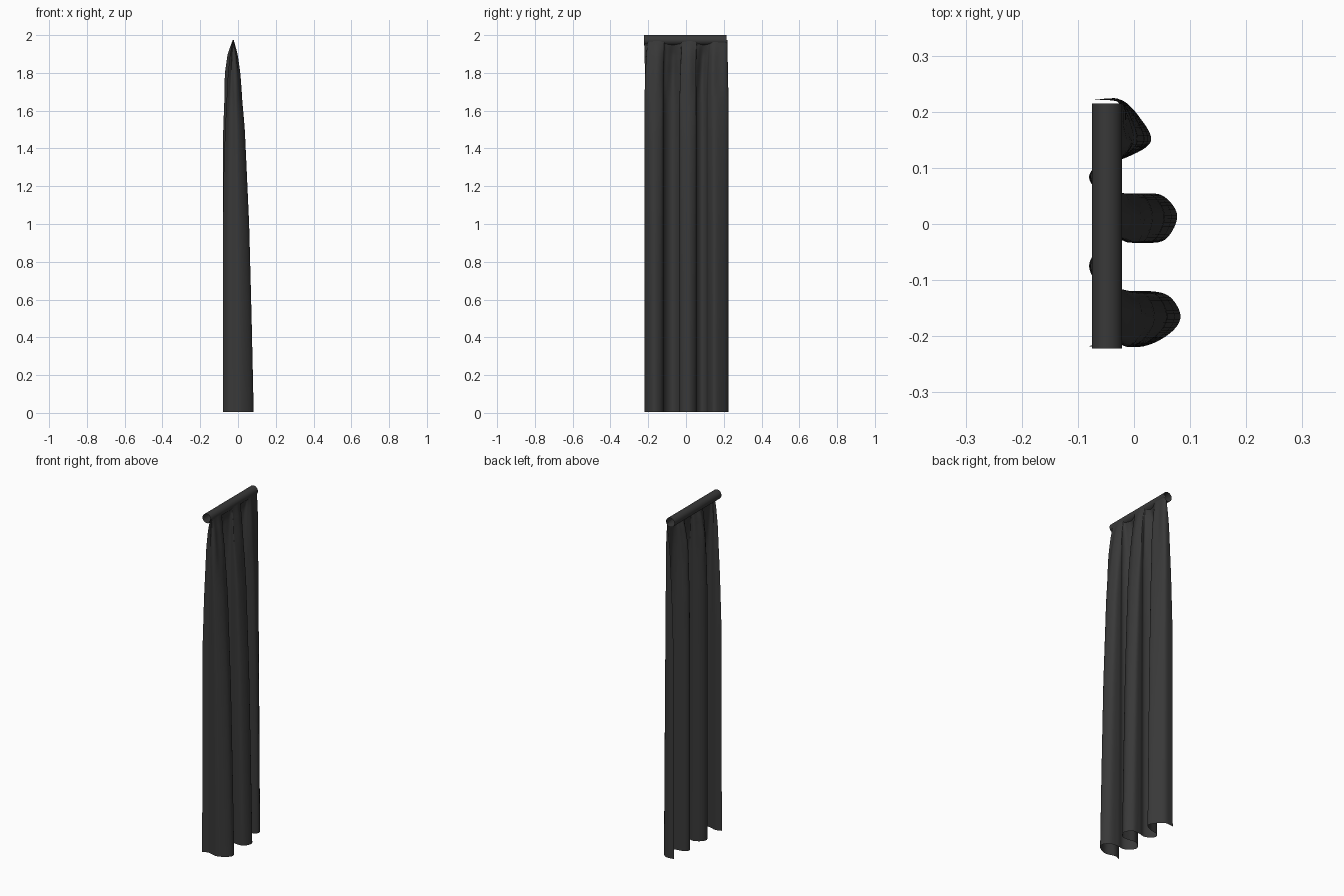
import bpy, bmesh, math
from mathutils import Vector

cube = bpy.data.objects.get("Cube")
if cube:
    bpy.data.objects.remove(cube)

charcoal = bpy.data.materials.new("charcoal")
charcoal.use_nodes = True
COLOUR = (0.04, 0.04, 0.04, 1)
charcoal.diffuse_color = COLOUR
charcoal.node_tree.nodes["Principled BSDF"].inputs["Base Color"].default_value = COLOUR


def finish(bm, name):
    mesh = bpy.data.meshes.new(name)
    for face in bm.faces:
        face.smooth = True
    bm.to_mesh(mesh)
    bm.free()
    mesh.materials.append(charcoal)
    obj = bpy.data.objects.new(name, mesh)
    bpy.context.collection.objects.link(obj)


def lookup(table, z):
    """Linear interpolation in a list of (height, value), highest first."""
    for (z1, v1), (z0, v0) in zip(table, table[1:]):
        if z >= z0:
            return v0 + (v1 - v0) * (z - z0) / (z1 - z0)
    return table[-1][1]


def smooth_path(points, steps):
    """Catmull-Rom curve through the points."""
    p = [Vector(q) for q in points]
    p = [2 * p[0] - p[1]] + p + [2 * p[-1] - p[-2]]
    out = []
    for a, b, c, d in zip(p, p[1:], p[2:], p[3:]):
        for i in range(steps):
            t = i / steps
            out.append(0.5 * (2 * b + (c - a) * t + (2 * a - 5 * b + 4 * c - d) * t**2
                              + (3 * b - a - 3 * c + d) * t**3))
    return out + [p[-2]]


# Hem of the curtain, seen from above: three deep folds
HEM = [(-.08, -.218), (-.045, -.207), (.01, -.219), (.06, -.198), (.083, -.165),
       (.06, -.127), (.01, -.119), (-.03, -.124), (-.065, -.105), (-.08, -.075),
       (-.065, -.047), (-.03, -.028), (.01, -.033), (.055, -.028), (.077, .015),
       (.05, .051), (.005, .052), (-.03, .044), (-.065, .06), (-.08, .085),
       (-.06, .108), (-.015, .118), (.03, .147), (.01, .19), (-.025, .222), (-.077, .221)]
# How far the folds and the side edges open at each height
FORWARD = [(1.975, .03), (1.9, .2), (1.8, .33), (1.5, .57), (1, .78), (.5, .9), (.006, 1)]
BACKWARD = [(1.975, .03), (1.9, .5), (1.8, .75), (1.5, .97), (1, 1), (.006, 1)]
EDGE = [(1.975, .03), (1.9, .3), (1.8, .5), (1.5, .78), (1.2, .96), (.006, 1)]
HANG_X, TOP_Z, HEM_Z = -.026, 1.975, .006

path = smooth_path(HEM, 7)
bm = bmesh.new()
rows = []
ROWS = 52
for j in range(ROWS + 1):
    z = TOP_Z - (TOP_Z - HEM_Z) * (j / ROWS) ** 1.7
    gather = max(0, (z - 1.65) / (TOP_Z - 1.65))
    row = []
    for i, p in enumerate(path):
        u = i / (len(path) - 1)
        dx = p.x - HANG_X
        opening = FORWARD if dx > 0 else BACKWARD if .1 < u < .9 else EDGE
        x = HANG_X + dx * lookup(opening, z)
        # Small pleats that start under the rod and fade out below
        x += .012 * gather * (1 - gather) * math.sin(u * 26 * math.pi)
        y_top = -.22 + .44 * u
        y = p.y + (y_top - p.y) * .5 * gather ** 2
        row.append(bm.verts.new((x, y, z)))
    rows.append(row)
for upper, lower in zip(rows, rows[1:]):
    for k in range(len(path) - 1):
        bm.faces.new((upper[k], lower[k], lower[k + 1], upper[k + 1]))
finish(bm, "curtain")

# Hollow rod
bm = bmesh.new()
SIDES = 32
rings = []
for y in (-.222, .215):
    rings.append([bm.verts.new((-.048 + .027 * math.cos(a), y, 1.973 + .027 * math.sin(a)))
                  for a in (2 * math.pi * k / SIDES for k in range(SIDES))])
for k in range(SIDES):
    n = (k + 1) % SIDES
    bm.faces.new((rings[0][k], rings[1][k], rings[1][n], rings[0][n]))
finish(bm, "curtain_rod")
